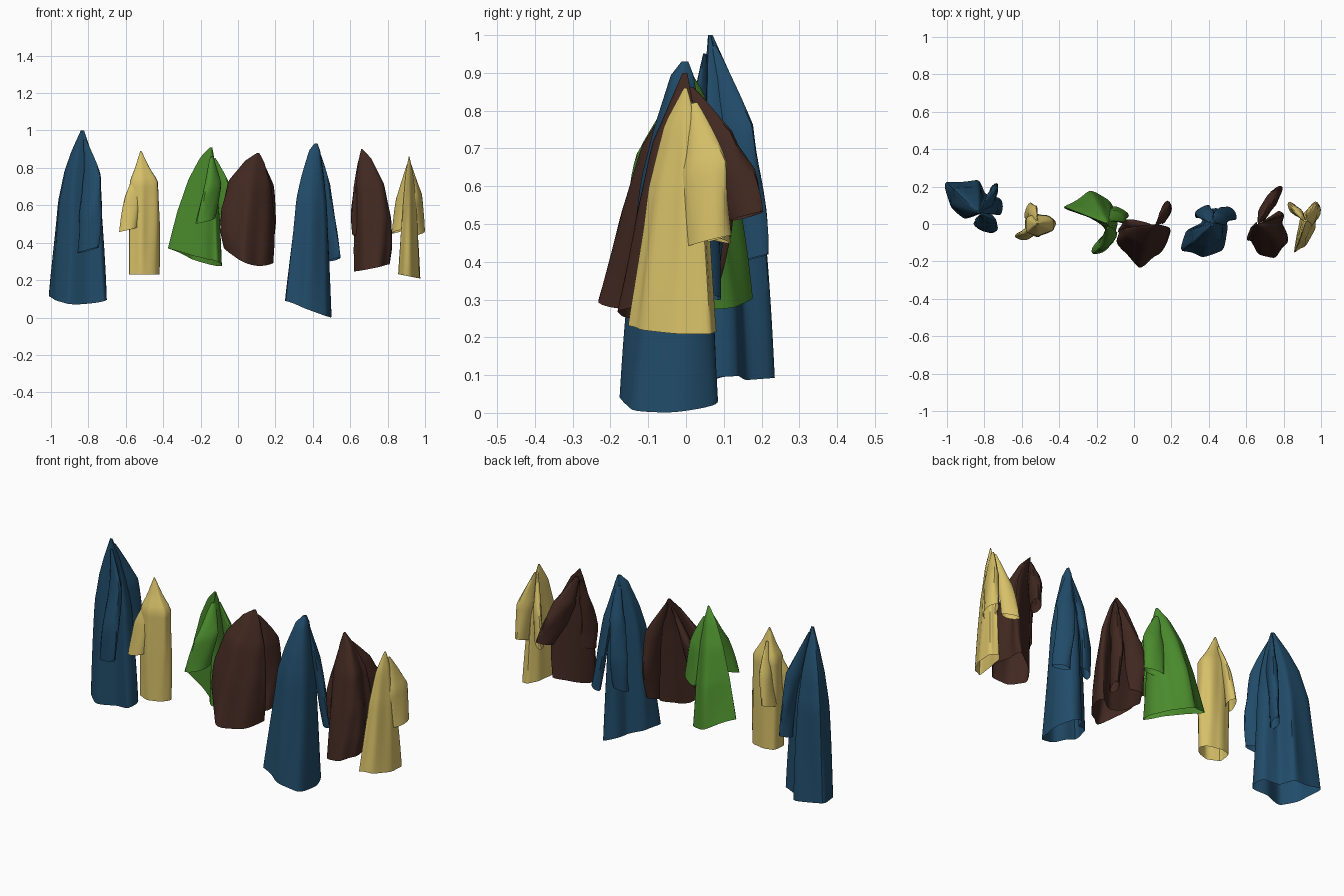
import bpy, bmesh, math
from mathutils import Vector

if "Cube" in bpy.data.objects:
    bpy.data.objects.remove(bpy.data.objects["Cube"])


def material(name, rgb):
    m = bpy.data.materials.new(name)
    m.diffuse_color = (*rgb, 1)
    m.use_nodes = True
    m.node_tree.nodes["Principled BSDF"].inputs["Base Color"].default_value = m.diffuse_color
    return m


BLUE = material("blue cloth", (0.015, 0.07, 0.14))
YELLOW = material("yellow cloth", (0.68, 0.53, 0.14))
GREEN = material("green cloth", (0.07, 0.26, 0.026))
BROWN = material("brown cloth", (0.053, 0.021, 0.015))


def spline(p0, p1, p2, p3, t):
    # Catmull-Rom segment, slightly tightened to keep fold corners crisp
    m1, m2 = (p2 - p0) * 0.4, (p3 - p1) * 0.4
    return ((2*t**3 - 3*t*t + 1) * p1 + (t**3 - 2*t*t + t) * m1
            + (3*t*t - 2*t**3) * p2 + (t**3 - t*t) * m2)


def loft(name, rings, mat):
    bm = bmesh.new()
    rows = [[bm.verts.new(p) for p in r] for r in rings]
    n = len(rows[0])
    for a, b in zip(rows, rows[1:]):
        for i in range(n):
            j = (i + 1) % n
            bm.faces.new((a[i], b[i], b[j], a[j]))
    bm.faces.new(rows[0])
    bmesh.ops.recalc_face_normals(bm, faces=bm.faces)
    me = bpy.data.meshes.new(name)
    bm.to_mesh(me)
    bm.free()
    me.materials.append(mat)
    ob = bpy.data.objects.new(name, me)
    bpy.context.collection.objects.link(ob)
    bpy.ops.object.select_all(action='DESELECT')
    ob.select_set(True)
    bpy.context.view_layer.objects.active = ob
    bpy.ops.object.shade_smooth_by_angle(angle=math.radians(40))


def lerp_profile(profile, t):
    for (t0, s0), (t1, s1) in zip(profile, profile[1:]):
        if t <= t1:
            return s0 + (s1 - s0) * (t - t0) / (t1 - t0)
    return profile[-1][1]


def body(name, mat, peak, hem, hem_z, slope, profile, profile_y=None, curve=0):
    # draped sheet: hem outline shrinks towards the hanging point
    pts = [Vector(p) for p in hem]
    n = len(pts)
    ring = [spline(pts[i-1], pts[i], pts[(i+1) % n], pts[(i+2) % n], k / 6)
            for i in range(n) for k in range(6)]
    mid = sum(pts, Vector((0, 0))) / n
    top = Vector(peak[:2])
    rings = []
    for r in range(25):
        t = r / 24
        sx, sy = lerp_profile(profile, t), lerp_profile(profile_y or profile, t)
        row = []
        for i, p in enumerate(ring):
            dx, dy = p - mid
            zh = hem_z + slope[0] * dx + slope[1] * dy + curve * dx * dx
            a = i * math.tau / len(ring)
            fold = 1 + 0.04 * (math.sin(7*a + 2*t) + math.sin(4*a - 3*t)) * math.sin(2.4 * t)
            row.append((top.x + (p.x - top.x) * sx * fold,
                        top.y + (p.y - top.y) * sy * fold,
                        peak[2] + (zh - peak[2]) * t))
        rings.append(row)
    loft(name, rings, mat)


def sleeve(name, mat, path, widths, angle, flat=0.5):
    # flattened tube hanging from the shoulder, open at the cuff
    pts = [Vector(p) for p in path]
    pts = [2*pts[0] - pts[1]] + pts + [2*pts[-1] - pts[-2]]
    widths = [widths[0] * 0.5] + widths[1:]
    a = math.radians(angle)
    u, v = Vector((math.cos(a), math.sin(a), 0)), Vector((-math.sin(a), math.cos(a), 0))
    rings = []
    segs = len(path) - 1
    for r in range(segs * 6 + 1):
        k = min(r // 6, segs - 1)
        t = r / 6 - k
        c = spline(*pts[k:k+4], t)
        w = widths[k] + (widths[k+1] - widths[k]) * t
        row = []
        for i in range(16):
            th = i * math.tau / 16
            d = w * (1 + 0.08 * math.sin(3 * th + r * 0.5))
            q = c + u * d * math.cos(th) + v * d * flat * math.sin(th)
            q.z += 0.25 * d * math.cos(th)
            row.append(q)
        rings.append(row)
    loft(name, rings, mat)


NARROW = [(0, .07), (.03, .22), (.2, .5), (.35, .68), (1, 1)]
COAT = [(0, .06), (.13, .36), (.25, .58), (.43, .78), (1, 1)]
BOXY = [(0, .04), (.14, .5), (.24, .95), (.6, 1), (1, .98)]
FLARED = [(0, .05), (.1, .27), (.32, .55), (.63, .8), (1, 1)]
ROUND = [(0, .04), (.08, .35), (.3, .8), (.6, 1), (.85, 1.02), (1, .95)]
SLOPED = [(0, .05), (.3, .52), (.6, .76), (1, 1)]

# far left blue coat
body("blue_coat_left_body", BLUE, (-.83, .06, 1.0),
     [(-1, .22), (-.84, .23), (-.79, .16), (-.72, .14), (-.71, .05), (-.8, .06),
      (-.91, .03), (-.98, .1)], .08, (0, .12), COAT, curve=1)
sleeve("blue_coat_left_front_sleeve", BLUE,
       [(-.82, .05, .95), (-.78, .03, .75), (-.79, -.005, .55), (-.8, -.01, .36)],
       [.015, .05, .065, .06], -25)
sleeve("blue_coat_left_back_sleeve", BLUE,
       [(-.82, .07, .97), (-.77, .13, .75), (-.75, .17, .55), (-.75, .18, .41)],
       [.02, .05, .04, .04], 70)

# left yellow shirt
body("yellow_shirt_left_body", YELLOW, (-.52, 0, .89),
     [(-.58, -.04), (-.51, -.065), (-.43, -.03), (-.43, .03), (-.5, .05), (-.57, .04)],
     .23, (0, 0), BOXY)
sleeve("yellow_shirt_left_front_sleeve", YELLOW,
       [(-.53, -.01, .82), (-.56, -.04, .66), (-.585, -.06, .47)], [.02, .045, .05], 10)
sleeve("yellow_shirt_left_back_sleeve", YELLOW,
       [(-.52, .02, .82), (-.54, .06, .66), (-.56, .07, .49)], [.02, .04, .045], 70)

# green shirt
body("green_shirt_body", GREEN, (-.14, 0, .91),
     [(-.37, .09), (-.24, .17), (-.14, .13), (-.09, .05), (-.1, -.05), (-.13, -.06),
      (-.17, -.01), (-.25, .04)], .31, (-.36, -.15), FLARED)
sleeve("green_shirt_front_sleeve", GREEN,
       [(-.14, -.02, .86), (-.14, -.08, .7), (-.17, -.11, .52)], [.02, .06, .068], 45)
sleeve("green_shirt_back_sleeve", GREEN,
       [(-.13, .02, .85), (-.09, .04, .7), (-.075, .06, .5)], [.02, .05, .05], -30)

# middle brown jumper
body("brown_jumper_middle_body", BROWN, (.11, 0, .88),
     [(-.08, -.04), (-.08, -.1), (.02, -.23), (.12, -.17), (.19, -.08), (.18, -.02),
      (.1, -.06), (0, -.05)], .285, (-.3, 0), ROUND, SLOPED, 2.5)
sleeve("brown_jumper_middle_back_sleeve", BROWN,
       [(.12, 0, .85), (.16, .05, .7), (.17, .07, .5), (.165, .05, .33)],
       [.02, .05, .055, .04], 70)
sleeve("brown_jumper_middle_left_sleeve", BROWN,
       [(.09, -.01, .83), (.01, -.01, .68), (-.02, -.02, .55), (-.04, -.05, .42)],
       [.03, .05, .05, .05], -40)

# middle blue coat
body("blue_coat_right_body", BLUE, (.42, 0, .93),
     [(.26, -.14), (.36, -.17), (.47, -.14), (.5, -.03), (.46, .08), (.39, .07),
      (.36, .01), (.28, -.04)], .045, (-.38, .05), NARROW)
sleeve("blue_coat_right_side_sleeve", BLUE,
       [(.43, .01, .88), (.46, .03, .7), (.485, .05, .5), (.515, .06, .31)],
       [.02, .045, .045, .045], -45)
sleeve("blue_coat_right_back_sleeve", BLUE,
       [(.41, .01, .88), (.39, .05, .7), (.37, .07, .5), (.36, .06, .33)],
       [.02, .04, .045, .04], 30)

# right brown jumper
body("brown_jumper_right_body", BROWN, (.66, 0, .9),
     [(.62, -.08), (.66, -.15), (.75, -.18), (.81, -.12), (.8, 0), (.79, .07),
      (.73, .04), (.66, -.01)], .27, (.2, .05), ROUND, SLOPED)
sleeve("brown_jumper_right_back_sleeve", BROWN,
       [(.67, .01, .86), (.7, .07, .73), (.73, .12, .63), (.76, .16, .52)],
       [.02, .06, .065, .05], 60)
sleeve("brown_jumper_right_front_sleeve", BROWN,
       [(.65, 0, .84), (.64, -.03, .7), (.635, -.05, .58), (.64, -.05, .45)],
       [.02, .035, .045, .045], 60)

# far right yellow shirt
body("yellow_shirt_right_body", YELLOW, (.915, 0, .86),
     [(.86, -.15), (.92, -.11), (.97, -.02), (.97, .06), (.93, .08), (.89, .03),
      (.87, -.06)], .22, (-.2, 0), [(0, .04), (.15, .37), (.42, .65), (1, 1)])
sleeve("yellow_shirt_right_side_sleeve", YELLOW,
       [(.92, .02, .82), (.95, .05, .65), (.965, .06, .455)], [.02, .06, .06], 75)
sleeve("yellow_shirt_right_back_sleeve", YELLOW,
       [(.91, .02, .82), (.88, .06, .65), (.855, .08, .46)], [.02, .04, .045], -45)
